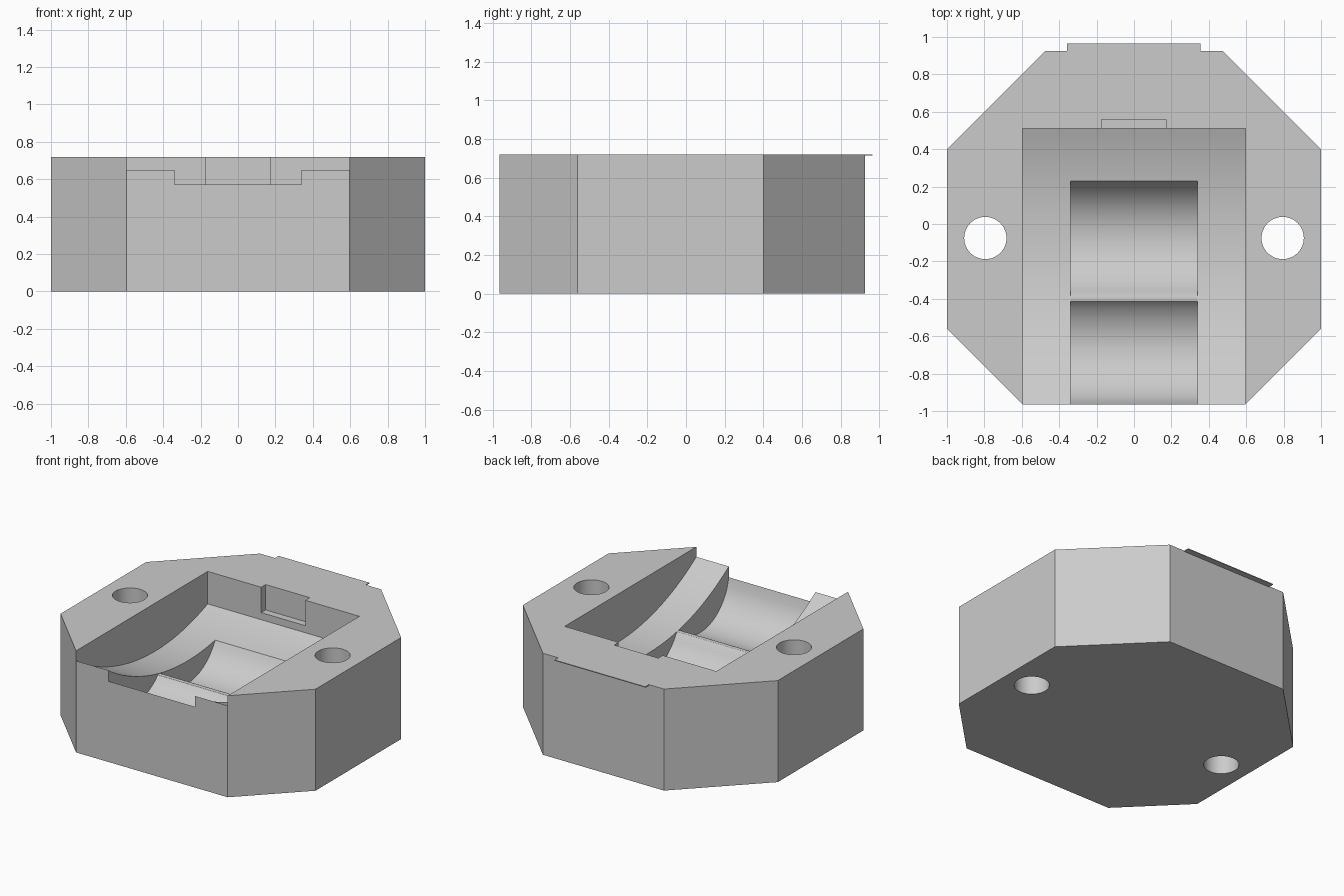
import bpy
import bmesh
from math import sqrt, radians
from mathutils import Vector

cube = bpy.data.objects.get("Cube")
if cube:
    bpy.data.objects.remove(cube, do_unlink=True)

HEIGHT = 0.72
FRONT = -0.965

grey = bpy.data.materials.new("plain grey")
grey.use_nodes = True
grey.diffuse_color = (0.6, 0.6, 0.6, 1)
grey.node_tree.nodes["Principled BSDF"].inputs["Base Color"].default_value = (0.6, 0.6, 0.6, 1)


def prism(name, outline, offset):
    """Extrude a closed outline of 3D points along an offset."""
    bm = bmesh.new()
    face = bm.faces.new([bm.verts.new(p) for p in outline])
    moved = bmesh.ops.extrude_face_region(bm, geom=[face])["geom"]
    bmesh.ops.translate(bm, vec=Vector(offset),
                        verts=[v for v in moved if isinstance(v, bmesh.types.BMVert)])
    bmesh.ops.recalc_face_normals(bm, faces=bm.faces)
    mesh = bpy.data.meshes.new(name)
    bm.to_mesh(mesh)
    bm.free()
    mesh.materials.append(grey)
    obj = bpy.data.objects.new(name, mesh)
    bpy.context.collection.objects.link(obj)
    return obj


def side_prism(name, profile, half_width):
    """Extrude a (y, z) profile across x, centred."""
    return prism(name, [(-half_width, y, z) for y, z in profile], (2 * half_width, 0, 0))


def trough(cy, cz, r, start, end, steps=32):
    """Lower part of a circle, from y = start to y = end."""
    ys = [start + (end - start) * i / steps for i in range(steps + 1)]
    return [(y, cz - sqrt(r * r - (y - cy) ** 2)) for y in ys]


def box(name, low, high):
    (x0, y0, z0), (x1, y1, z1) = low, high
    return prism(name, [(x0, y0, z0), (x1, y0, z0), (x1, y1, z0), (x0, y1, z0)], (0, 0, z1 - z0))


# Eight-sided block
half = [(0.595, FRONT), (1, -0.56), (1, 0.4), (0.475, 0.925)]
outline = half + [(-x, y) for x, y in reversed(half)]
body = prism("body", [(x, y, 0) for x, y in outline], (0, 0, HEIGHT))

# Wide pocket with a shallow curved floor, open to the front
pocket = trough(-0.075, 1.979, 1.6, FRONT, 0.51)
pocket = [(-1.2, 0.9), (-1.2, pocket[0][1])] + pocket + [(0.51, 0.9)]
cutters = [side_prism("pocket_cutter", pocket, 0.595)]

# Narrow slot: two deep troughs with a rounded ridge between
front_trough = trough(-0.649, 0.623, 0.32, FRONT, -0.43)
ridge = [(-0.415, 0.407), (-0.4, 0.411), (-0.385, 0.407)]
back_trough = trough(-0.075, 0.56, 0.34, -0.37, 0.23)
slot = [(-1.2, 0.8), (-1.2, 0.57)] + front_trough + ridge + back_trough + [(0.23, 0.8)]
cutters.append(side_prism("slot_cutter", slot, 0.34))

# Notch in the back wall of the pocket
cutters.append(box("notch_cutter", (-0.175, 0.4, 0.54), (0.172, 0.56, 0.9)))

# Bolt holes
for side in (-1, 1):
    bpy.ops.mesh.primitive_cylinder_add(vertices=48, radius=0.113, depth=2,
                                        location=(side * 0.795, -0.075, 0.4))
    hole = bpy.context.object
    hole.name = "hole_cutter"
    hole.data.materials.append(grey)
    cutters.append(hole)

# Cut the block
bpy.ops.object.select_all(action="DESELECT")
bpy.context.view_layer.objects.active = body
body.select_set(True)
for cutter in cutters:
    cutter.hide_render = True
    mod = body.modifiers.new(cutter.name, "BOOLEAN")
    mod.operation = "DIFFERENCE"
    mod.solver = "EXACT"
    mod.object = cutter
    bpy.ops.object.modifier_apply(modifier=mod.name)
for cutter in cutters:
    bpy.data.objects.remove(cutter, do_unlink=True)
bpy.ops.object.shade_smooth_by_angle(angle=radians(30))

# Thin lip along the back top edge
box("back_lip", (-0.357, 0.92, HEIGHT - 0.006), (0.355, 0.965, HEIGHT))
